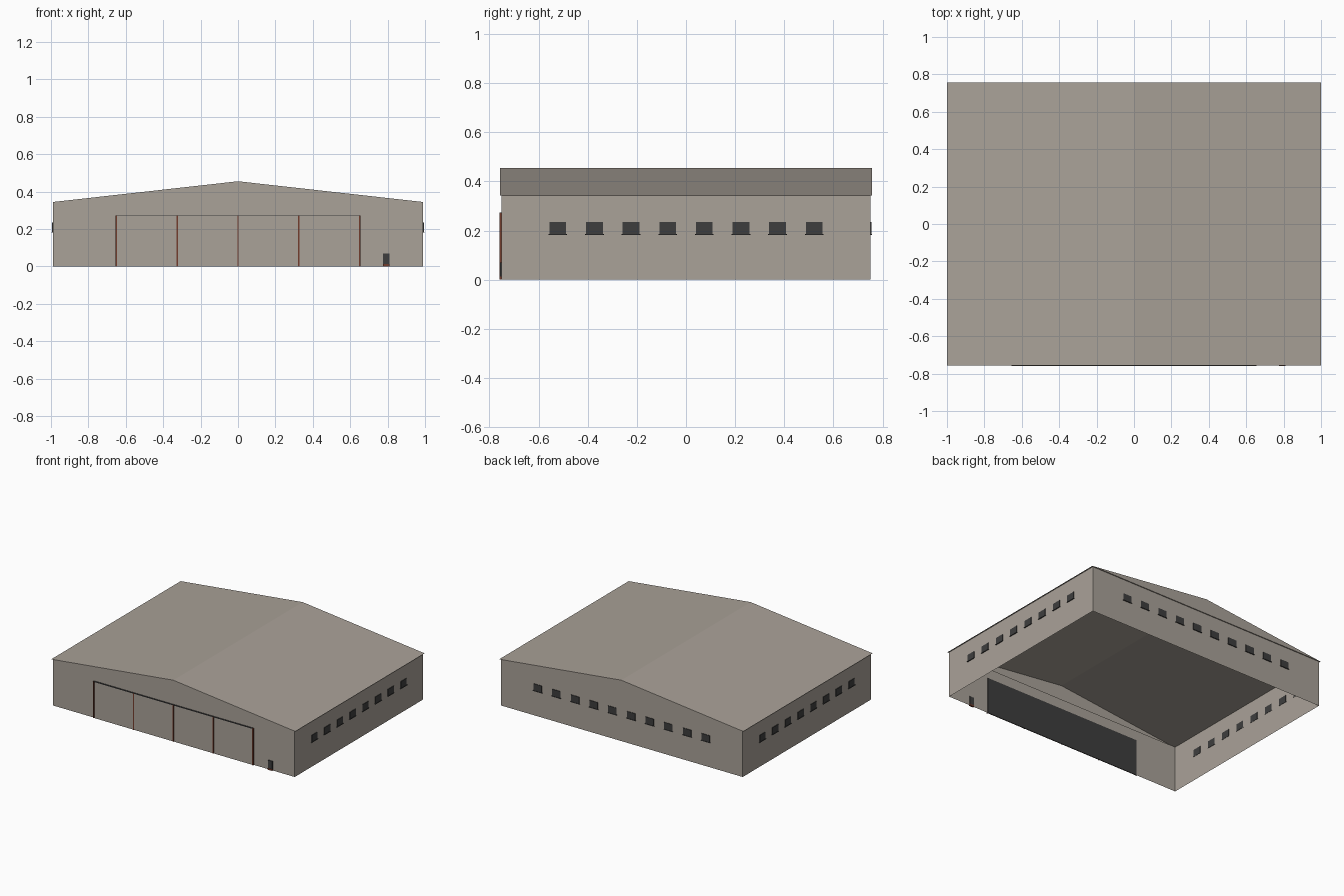
import bpy, bmesh
from mathutils import Matrix

if "Cube" in bpy.data.objects:
    bpy.data.objects.remove(bpy.data.objects["Cube"])


def material(name, rgb):
    m = bpy.data.materials.new(name)
    m.diffuse_color = (*rgb, 1)
    m.use_nodes = True
    m.node_tree.nodes["Principled BSDF"].inputs["Base Color"].default_value = m.diffuse_color
    return m


BEIGE = material("beige cladding", (0.40, 0.36, 0.315))
DARK = material("dark glass", (0.048, 0.048, 0.048))
RED = material("rust red frame", (0.17, 0.045, 0.025))


def finish(name, bm, mat):
    me = bpy.data.meshes.new(name)
    bm.to_mesh(me)
    bm.free()
    me.materials.append(mat)
    ob = bpy.data.objects.new(name, me)
    bpy.context.collection.objects.link(ob)
    return ob


def boxes(name, mat, spans):
    """One object from boxes given as (x0, x1, y0, y1, z0, z1)."""
    bm = bmesh.new()
    for x0, x1, y0, y1, z0, z1 in spans:
        m = Matrix.Translation(((x0 + x1) / 2, (y0 + y1) / 2, (z0 + z1) / 2))
        m = m @ Matrix.Diagonal((x1 - x0, y1 - y0, z1 - z0, 1))
        bmesh.ops.create_cube(bm, size=1, matrix=m)
    return finish(name, bm, mat)


def ring(bm, x, y, z):
    return [bm.verts.new(c) for c in ((-x, -y, z), (x, -y, z), (x, y, z), (-x, y, z))]


WX, WY, EAVE, RIDGE = 0.99, 0.75, 0.343, 0.455
RX, RY = 1.0, 0.757

# walls: open shell, ending in a narrow soffit under the roof edge
bm = bmesh.new()
loops = [ring(bm, WX, WY, 0), ring(bm, WX, WY, EAVE), ring(bm, RX, RY, EAVE)]
for a, b in zip(loops, loops[1:]):
    for i in range(4):
        j = (i + 1) % 4
        bm.faces.new((a[i], a[j], b[j], b[i]))
finish("walls", bm, BEIGE)

# gable roof, open underneath
bm = bmesh.new()
e = ring(bm, RX, RY, EAVE)
f, b = bm.verts.new((0, -RY, RIDGE)), bm.verts.new((0, RY, RIDGE))
for face in ((e[0], e[1], f), (e[2], e[3], b), (e[1], e[2], b, f), (e[3], e[0], f, b)):
    bm.faces.new(face)
finish("roof", bm, BEIGE)

# windows and sills along both sides and the back
panes, sills = [], []
W, Z0, Z1 = 0.034, 0.185, 0.235
for i in range(8):
    y = (i - 3.5) * 0.149
    for s in (-1, 1):
        for out, half, za, zb, lst in ((0.994, W, Z0, Z1, panes),
                                       (0.997, W + 0.004, Z0 - 0.003, Z0, sills)):
            x0, x1 = sorted((s * 0.988, s * out))
            lst.append((x0, x1, y - half, y + half, za, zb))
for i in range(10):
    x = (i - 4.5) * 0.153
    panes.append((x - W, x + W, 0.748, 0.754, Z0, Z1))
    sills.append((x - W - 0.004, x + W + 0.004, 0.748, 0.757, Z0 - 0.003, Z0))
boxes("windows", DARK, panes)
boxes("window_sills", DARK, sills)

# hangar door: dark backing, four leaves, posts and top rail
H = 0.652
boxes("door_backing", DARK, [(-H, H, -0.7515, -0.7485, 0, 0.27)])
step = H / 2
boxes("door_leaves", BEIGE,
      [(-H + i * step, -H + (i + 1) * step, -0.755, -0.7517, 0, 0.268) for i in range(4)])
boxes("door_posts", RED,
      [(-H + i * step - 0.004, -H + i * step + 0.004, -0.759, -0.750, 0, 0.272) for i in range(5)])
boxes("door_rail", DARK, [(-H, H, -0.758, -0.750, 0.268, 0.273)])

# small side door with a threshold
boxes("side_door", DARK, [(0.774, 0.810, -0.757, -0.748, 0.012, 0.07)])
boxes("side_door_step", RED, [(0.774, 0.810, -0.759, -0.748, 0, 0.012)])
